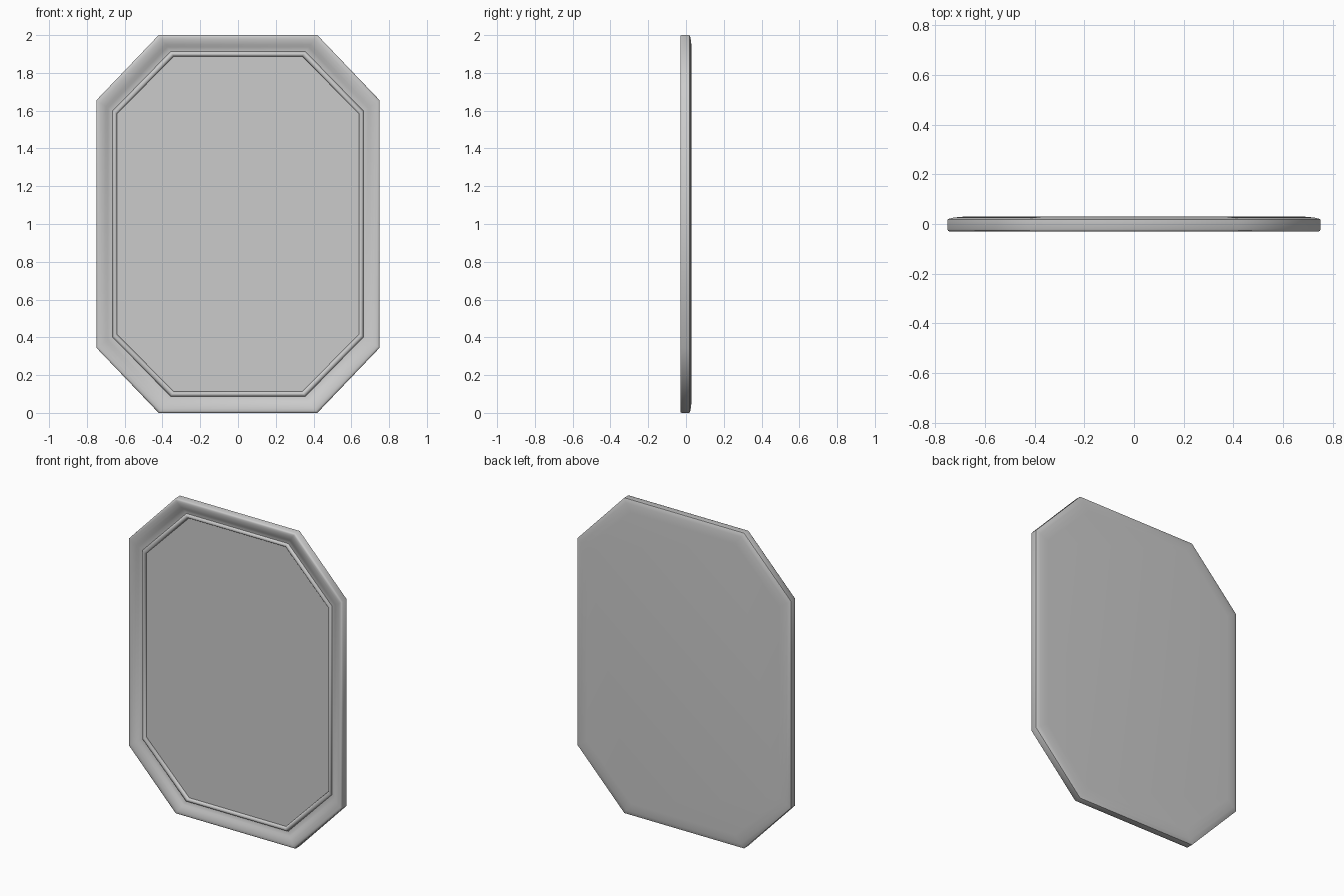
import bpy, bmesh, math

if "Cube" in bpy.data.objects:
    bpy.data.objects.remove(bpy.data.objects["Cube"])

# Outer and inner octagon outlines: quarter corners mirrored (x, z from centre)
def octagon(ax, az, bx, bz):
    return [(ax, az), (bx, bz), (bx, -bz), (ax, -az),
            (-ax, -az), (-bx, -bz), (-bx, bz), (-ax, az)]

OUTER = octagon(0.42, 1.0, 0.75, 0.655)
INNER = octagon(0.34, 0.888, 0.64, 0.583)
WIDTH = 0.11

def ring(bm, inset, y):
    t = inset / WIDTH
    return [bm.verts.new((ox + (ix - ox) * t, y, 1 + oz + (iz - oz) * t))
            for (ox, oz), (ix, iz) in zip(OUTER, INNER)]

def make_object(name, bm, angle):
    bmesh.ops.recalc_face_normals(bm, faces=bm.faces)
    mesh = bpy.data.meshes.new(name)
    bm.to_mesh(mesh)
    bm.free()
    ob = bpy.data.objects.new(name, mesh)
    bpy.context.collection.objects.link(ob)
    bpy.ops.object.select_all(action='DESELECT')
    ob.select_set(True)
    bpy.context.view_layer.objects.active = ob
    bpy.ops.object.shade_smooth_by_angle(angle=math.radians(angle))
    return ob

# Frame moulding: (inset from edge, y) from the back, round the rim, to the inner lip
profile = [(0.075, 0.03), (0.05, 0.0285), (0.025, 0.0255), (0.008, 0.022), (0, 0.018),
           (0, -0.022), (0.003, -0.028), (0.01, -0.03), (0.022, -0.029),
           (0.036, -0.0255), (0.05, -0.0195), (0.062, -0.0125), (0.074, -0.0075),
           (0.086, -0.006), (0.088, -0.012), (0.092, -0.0165), (0.098, -0.018),
           (0.104, -0.0165), (0.108, -0.012), (0.11, -0.006), (0.11, 0.002)]
bm = bmesh.new()
rings = [ring(bm, d, y) for d, y in profile]
for a, b in zip(rings, rings[1:]):
    for i in range(8):
        j = (i + 1) % 8
        bm.faces.new((a[i], a[j], b[j], b[i]))
bm.faces.new(rings[0])  # flat back panel
make_object("mirror_frame", bm, 50)

# Mirror glass, recessed behind the inner bead
bm = bmesh.new()
bm.faces.new(ring(bm, WIDTH, -0.002)[::-1])
for f in bm.faces:
    f.normal_update()
    if f.normal.y > 0:
        f.normal_flip()
mesh = bpy.data.meshes.new("mirror_glass")
bm.to_mesh(mesh)
bm.free()
bpy.context.collection.objects.link(bpy.data.objects.new("mirror_glass", mesh))
